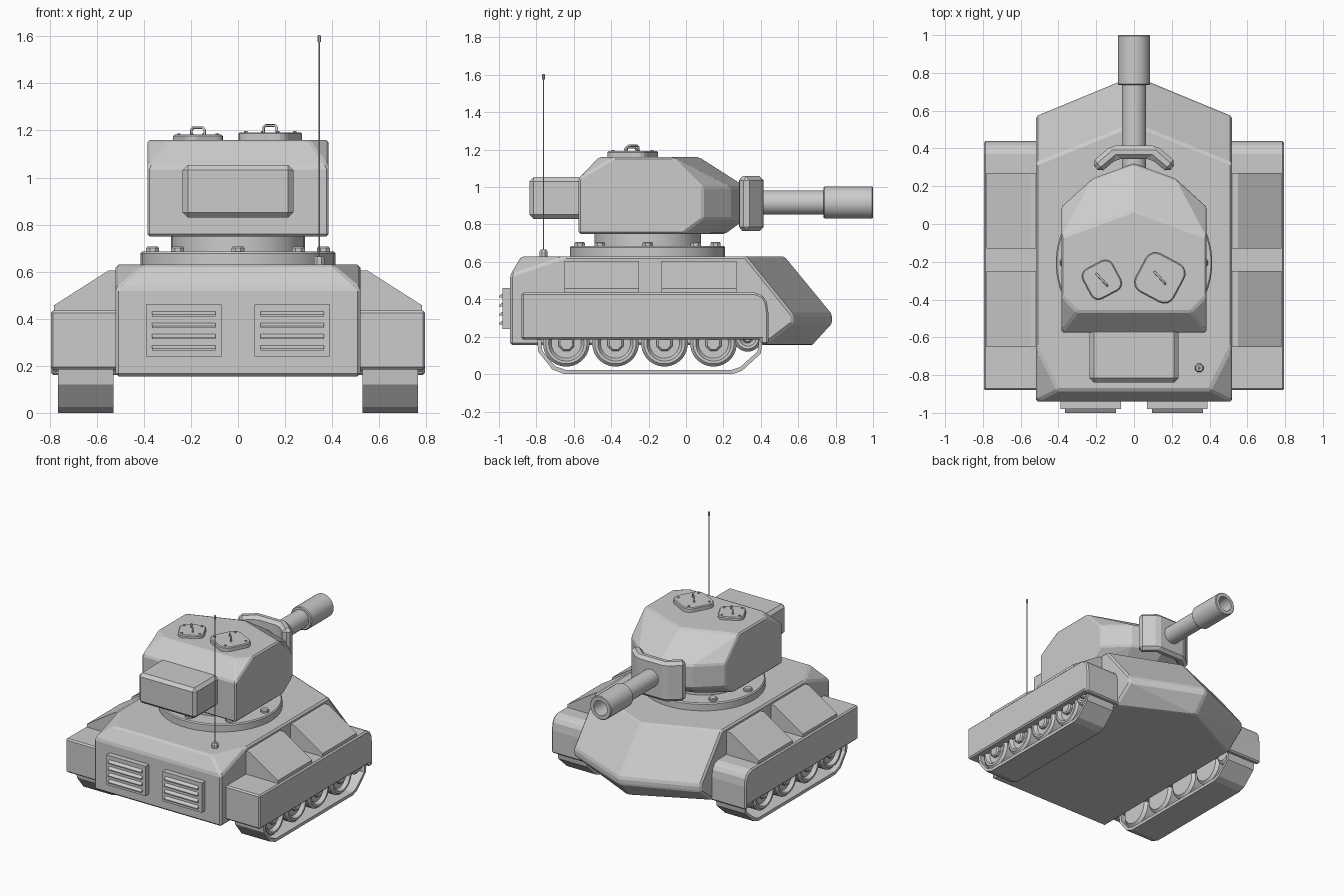
import bpy, bmesh, math
from mathutils import Matrix, Vector

if "Cube" in bpy.data.objects:
    bpy.data.objects.remove(bpy.data.objects["Cube"])


def finish(name, bm, mirror=False, bevel=0, smooth=False):
    bmesh.ops.recalc_face_normals(bm, faces=bm.faces)
    me = bpy.data.meshes.new(name)
    bm.to_mesh(me)
    bm.free()
    ob = bpy.data.objects.new(name, me)
    bpy.context.collection.objects.link(ob)
    if bevel:
        m = ob.modifiers.new("bevel", 'BEVEL')
        m.width, m.segments, m.limit_method = bevel, 1, 'ANGLE'
        m.angle_limit = math.radians(25)
    if mirror:
        ob.modifiers.new("mirror", 'MIRROR')
    if smooth:
        bpy.ops.object.select_all(action='DESELECT')
        ob.select_set(True)
        bpy.context.view_layer.objects.active = ob
        bpy.ops.object.shade_smooth_by_angle(angle=math.radians(30))
    return ob


def faceted(name, half, bevel):
    """Convex faceted body from points of its right half."""
    bm = bmesh.new()
    for x, y, z in half:
        for sx in ((1, -1) if x else (1,)):
            bm.verts.new((sx * x, y, z))
    bmesh.ops.convex_hull(bm, input=bm.verts)
    bmesh.ops.dissolve_limit(bm, angle_limit=math.radians(3),
                             verts=bm.verts, edges=bm.edges)
    return finish(name, bm, bevel=bevel)


def prism(name, profile, a, b, place, **kw):
    """Extrude a profile from a to b; place(u, v, w) gives xyz."""
    bm = bmesh.new()
    lo = [bm.verts.new(place(u, v, a)) for u, v in profile]
    hi = [bm.verts.new(place(u, v, b)) for u, v in profile]
    bm.faces.new(lo)
    bm.faces.new(hi)
    n = len(profile)
    for i in range(n):
        j = (i + 1) % n
        bm.faces.new((lo[i], lo[j], hi[j], hi[i]))
    return finish(name, bm, **kw)


def lathe(name, profile, origin, axis='Z', segs=40, smooth=True, mirror=False):
    """Revolve (radius, distance) pairs about an axis."""
    rot = {'Z': Matrix(), 'Y': Matrix.Rotation(-math.pi / 2, 4, 'X'),
           'X': Matrix.Rotation(math.pi / 2, 4, 'Y')}[axis]
    mat = Matrix.Translation(origin) @ rot
    bm = bmesh.new()
    rings = []
    for r, h in profile:
        rings.append([bm.verts.new(mat @ Vector((
            r * math.cos(math.tau * (i + .5) / segs),
            r * math.sin(math.tau * (i + .5) / segs), h))) for i in range(segs)])
    for p, q in zip(rings, rings[1:]):
        for i in range(segs):
            j = (i + 1) % segs
            bm.faces.new((p[i], p[j], q[j], q[i]))
    bm.faces.new(rings[0])
    bm.faces.new(rings[-1])
    return finish(name, bm, mirror=mirror, smooth=smooth)


def box(name, lo, hi, **kw):
    rect = [(lo[0], lo[1]), (hi[0], lo[1]), (hi[0], hi[1]), (lo[0], hi[1])]
    return prism(name, rect, lo[2], hi[2], along_z, **kw)


def along_x(u, v, w): return (w, u, v)
def along_y(u, v, w): return (u, w, v)
def along_z(u, v, w): return (u, v, w)


# Hull: chamfered rear corners and pointed nose
faceted("hull", [
    (.52, -.94, .155), (.52, -.94, .53), (.40, -.88, .63), (.52, -.64, .63),
    (.52, .32, .63), (.52, .57, .32), (.52, .57, .27), (.52, .42, .155),
    (0, .53, .63), (0, .785, .32), (0, .785, .27), (0, .68, .155)], .012)

# Rear vents with slats
box("rear_vent", (.07, -.98, .24), (.39, -.92, .46), mirror=True)
for i in range(4):
    z = .277 + i * .048
    prism(f"vent_slat_{i}", [(-.97, z - .012), (-1, z - .012), (-1, z - .004),
                             (-.97, z + .016)], .095, .365, along_x, mirror=True)

# Track fenders and the sloped stowage boxes on them
prism("fender", [(-.88, .185), (-.88, .435), (.37, .435), (.41, .42), (.432, .385),
                 (.44, .33), (.44, .16), (.40, .16), (.40, .185)],
      .50, .795, along_x, mirror=True, bevel=.01)
for i, y in enumerate((-.65, -.13)):
    prism(f"sloped_box_{i}", [(.50, .42), (.782, .42), (.782, .457), (.55, .605),
                              (.50, .605)], y, y + .40, along_y, mirror=True)

# Track belts
outer = [(-.80, .22), (-.79, .12), (-.715, .025), (-.65, 0), (.25, 0),
         (.30, .018), (.40, .11), (.415, .22)]
inner = [(.395, .22), (.382, .12), (.29, .038), (.245, .023), (-.645, .023),
         (-.70, .042), (-.768, .125), (-.778, .22)]
prism("track", outer + inner, .53, .765, along_x, mirror=True)

# Road wheels with dished rims and octagonal hubs
for i, (y, z, r) in enumerate([(-.64, .165, .125), (-.377, .165, .125), (-.115, .165, .125),
                               (.147, .165, .125), (.33, .195, .075)]):
    lathe(f"wheel_{i}", [(r - .02, .54), (r, .56), (r, .735), (r - .015, .75),
                         (r - .03, .75), (r - .045, .725)],
          (0, y, z), 'X', 32, mirror=True)
    lathe(f"wheel_hub_{i}", [(r * .36, .70), (r * .36, .745), (r * .28, .755)],
          (0, y, z), 'X', 8, smooth=False, mirror=True)

# Turret ring with bolts
C = Vector((0, -.205, 0))
lathe("turret_ring", [(.415, .62), (.415, .678), (.408, .686)], C, segs=48)
lathe("turret_collar", [(.285, .67), (.285, .76)], C, segs=48)
for i in range(8):
    a = math.tau * i / 8
    lathe(f"ring_bolt_{i}", [(.03, .675), (.03, .70), (.024, .706)],
          C + Vector((math.cos(a), math.sin(a), 0)) * .363, segs=8, smooth=False)

# Turret body
faceted("turret", [
    (.385, -.575, .75), (.385, -.575, 1.045), (.30, -.465, 1.16), (.385, -.38, 1.16),
    (.385, -.07, 1.16), (.385, .09, 1.0), (.385, .09, .83), (.385, -.02, .75),
    (.22, .24, 1.0), (.22, .24, .83), (.20, .13, .75),
    (0, .07, 1.16), (0, .32, 1.0), (0, .32, .83), (0, .21, .75)], .01)
box("turret_rear_bin", (-.235, -.838, .83), (.235, -.55, 1.053), bevel=.022)

# Gun shield, barrel and muzzle
prism("gun_shield", [(-.225, .325), (-.12, .415), (.12, .415), (.225, .325), (.18, .27),
                     (.09, .345), (-.09, .345), (-.18, .27)], .765, 1.058, along_z, bevel=.022)
lathe("gun_barrel", [(.065, .2), (.065, .735), (.08, .735), (.086, .741), (.086, .995),
                     (.081, 1.0), (.055, 1.0), (.055, .80)], (0, 0, .917), 'Y', 32)


# Hatches: rounded squares with a handle and small bolts
def hatch(name, x, y, half, top, turn, handle_turn):
    mat = Matrix.Translation((x, y, 0)) @ Matrix.Rotation(math.radians(turn), 4, 'Z')
    c, r = half * .5, half * .5
    pts = []
    for k in range(4):
        q = math.pi / 2 * k
        cx, cy = c * (math.cos(q) - math.sin(q)), c * (math.sin(q) + math.cos(q))
        for s in range(5):
            a = q + math.pi / 8 * s
            p = mat @ Vector((cx + r * math.cos(a), cy + r * math.sin(a), 0))
            pts.append((p.x, p.y))
    prism(name, pts, 1.15, top, along_z, bevel=.006)
    for k in range(4):
        a = math.pi / 4 + math.pi / 2 * k
        lathe(f"{name}_bolt_{k}", [(.008, top - .01), (.008, top + .005)],
              mat @ Vector((math.cos(a), math.sin(a), 0)) * 1, segs=6,
              smooth=False).location = (mat @ Vector((math.cos(a) * half * .95,
                                                      math.sin(a) * half * .95, 0))
                                        - mat @ Vector((math.cos(a), math.sin(a), 0)))
    cu = bpy.data.curves.new(name + "_handle", 'CURVE')
    cu.dimensions = '3D'
    cu.bevel_depth, cu.bevel_resolution = .006, 1
    sp = cu.splines.new('POLY')
    path = [(-.042, -.01), (-.042, .02), (-.03, .029), (.03, .029), (.042, .02), (.042, -.01)]
    sp.points.add(len(path) - 1)
    for pt, (u, h) in zip(sp.points, path):
        a = math.radians(handle_turn)
        pt.co = (x + u * math.cos(a), y + u * math.sin(a), top + h, 1)
    bpy.context.collection.objects.link(bpy.data.objects.new(name + "_handle", cu))


hatch("hatch_right", .137, -.285, .115, 1.192, -28, -48)
hatch("hatch_left", -.17, -.295, .09, 1.182, 28, -48)

# Antenna on the rear deck
A = (.345, -.762, 0)
lathe("antenna_base", [(.024, .62), (.024, .655), (.018, .665)], A, segs=8, smooth=False)
lathe("antenna_rod", [(.004, .66), (.004, 1.58)], A, segs=8)
lathe("antenna_tip", [(.008, 1.575), (.008, 1.60), (.005, 1.605)], A, segs=8)
